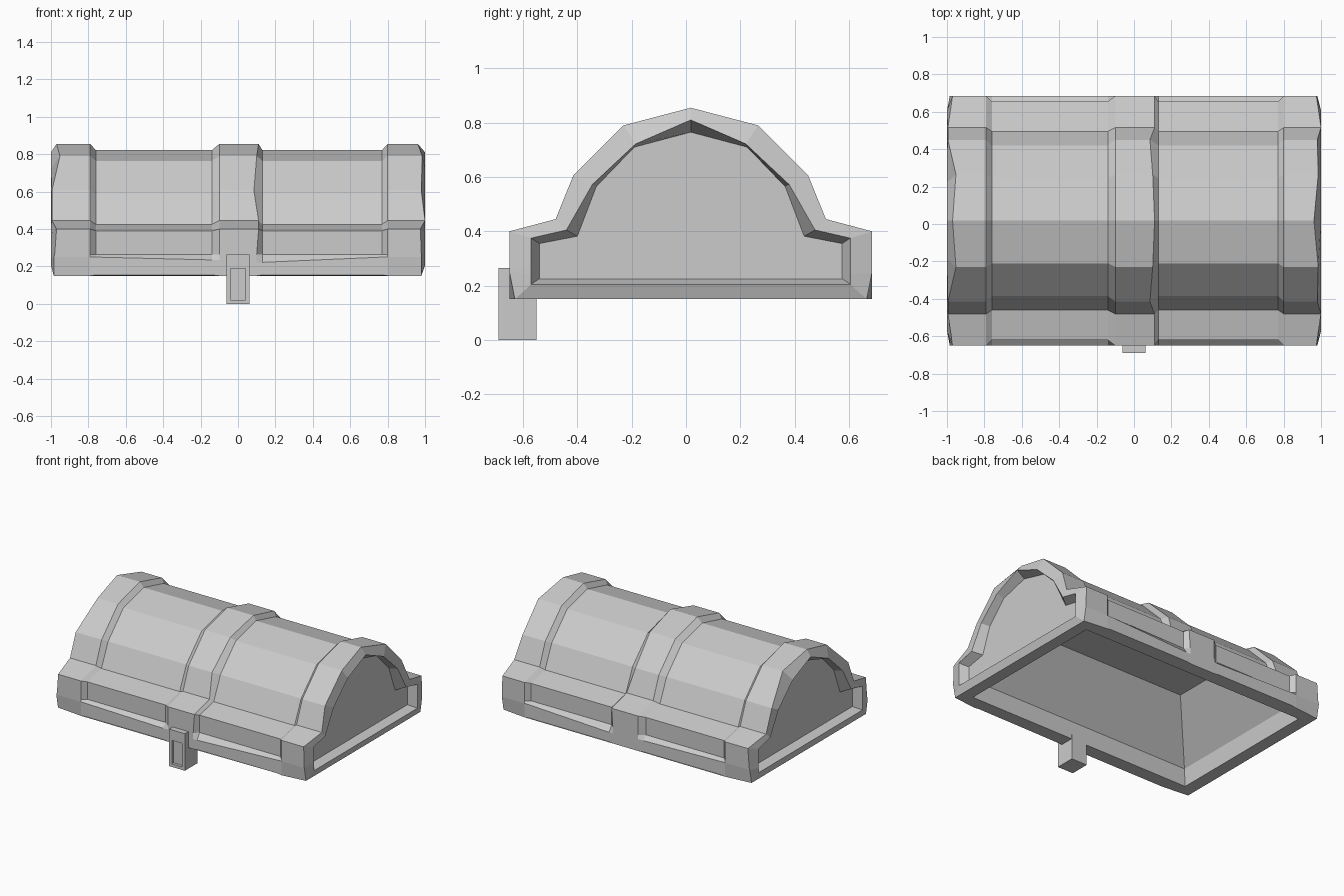
import bpy
import bmesh

cube = bpy.data.objects.get("Cube")
if cube:
    bpy.data.objects.remove(cube, do_unlink=True)

grey = bpy.data.materials.new("stone_grey")
grey.use_nodes = True
colour = (0.6, 0.6, 0.6, 1)
grey.diffuse_color = colour
grey.node_tree.nodes["Principled BSDF"].inputs["Base Color"].default_value = colour

MID_Y = 0.0175  # the arch is centred slightly behind the origin


def make_object(name, bm):
    bmesh.ops.recalc_face_normals(bm, faces=bm.faces)
    mesh = bpy.data.meshes.new(name)
    bm.to_mesh(mesh)
    bm.free()
    mesh.materials.append(grey)
    obj = bpy.data.objects.new(name, mesh)
    bpy.context.collection.objects.link(obj)
    return obj


def full_arch(half):
    """Mirror a front half profile, given up to its apex, to the back."""
    return half + [(2 * MID_Y - y, z) for y, z in reversed(half[:-1])]


def bridge(bm, a, b, closed=False):
    n = len(a)
    for i in range(n if closed else n - 1):
        j = (i + 1) % n
        bm.faces.new((a[i], a[j], b[j], b[i]))


# Half profiles (y, z): bottom, sill, shoulder, foot of arch, apex
def band(sill, bottom_y=-.65):
    return full_arch([(bottom_y, .15), (-.65, sill), (-.65, .265), (-.65, .40), (-.48, .445),
                      (-.415, .605), (-.23, .79), (MID_Y, .855)])


def panel(sill):
    return full_arch([(-.65, .155), (-.65, sill), (-.62, .265), (-.62, .39), (-.46, .425),
                      (-.385, .59), (-.21, .765), (MID_Y, .822)])


end_frame = full_arch([(-.57, .205), (-.57, .24), (-.57, .27), (-.57, .375), (-.44, .405),
                       (-.345, .572), (-.185, .722), (MID_Y, .81)])
end_panel = full_arch([(-.54, .225), (-.54, .25), (-.54, .28), (-.54, .355), (-.40, .382),
                       (-.33, .565), (-.19, .71), (MID_Y, .765)])

# Uneven hewn edges: x for each profile point
left_half = [-.985, -.985, -.98, -.97, -.995, -.995, -.952, -.97]
right_half = [.98, .98, .98, .975, 1, .98, .985, .962]
chip_half = [.10, .10, .10, .11, .11, .085, .10, .11]


def both(half):
    return half + half[-2::-1]


# Lid shell: bands and sunken panels lofted along x
stations = [(both(left_half), band(.25, -.63)), (-.79, band(.25)), (-.76, panel(.25)),
            (-.14, panel(.235)), (-.10, band(.235)), (both(chip_half), band(.222)),
            (.13, panel(.222)), (.77, panel(.25)), (.80, band(.25)),
            (both(right_half), band(.25, -.63))]
bm = bmesh.new()


def add_ring(xs, profile):
    if not isinstance(xs, list):
        xs = [xs] * len(profile)
    return [bm.verts.new((x, y, z)) for x, (y, z) in zip(xs, profile)]


rings = [add_ring(xs, profile) for xs, profile in stations]
for a, b in zip(rings, rings[1:]):
    bridge(bm, a, b)

# Arched ends: chamfered frame around a sunken panel
for side, ring in ((-1, rings[0]), (1, rings[-1])):
    frame = add_ring(side * 1.0, end_frame)
    inner = add_ring(side * .94, end_panel)
    bridge(bm, ring, frame, closed=True)
    bridge(bm, frame, inner, closed=True)
    bm.faces.new(inner)


# Hollow underside: rim, short upright lip, sloping walls and ceiling
def rectangle(hx, hy, z):
    return [bm.verts.new((sx * hx, MID_Y + sy * hy, z))
            for sx, sy in ((-1, -1), (1, -1), (1, 1), (-1, 1))]


rim = rectangle(.895, .57, .15)
lip = rectangle(.885, .565, .275)
ceiling = rectangle(.62, .29, .605)
front = [r[0] for r in rings]
back = [r[-1] for r in rings]
bm.faces.new(front + [rim[1], rim[0]])
bm.faces.new(back + [rim[2], rim[3]])
bm.faces.new((front[0], rim[0], rim[3], back[0]))
bm.faces.new((front[-1], rim[1], rim[2], back[-1]))
bridge(bm, rim, lip, closed=True)
bridge(bm, lip, ceiling, closed=True)
bm.faces.new(ceiling)
make_object("chest_lid", bm)

# Hanging latch with a sunken front plate
bm = bmesh.new()
bmesh.ops.create_cube(bm, size=1)
for v in bm.verts:
    v.co = (v.co.x * .125, -.62 + v.co.y * .14, .1325 + v.co.z * .265)
bm.faces.ensure_lookup_table()
face = min(bm.faces, key=lambda f: f.calc_center_median().y)
bmesh.ops.inset_individual(bm, faces=[face], thickness=.03)
for v in face.verts:
    if v.co.z > .13:
        v.co.z = .19
plate = bmesh.ops.extrude_discrete_faces(bm, faces=[face])["faces"][0]
for v in plate.verts:
    v.co.y += .02
make_object("latch", bm)
